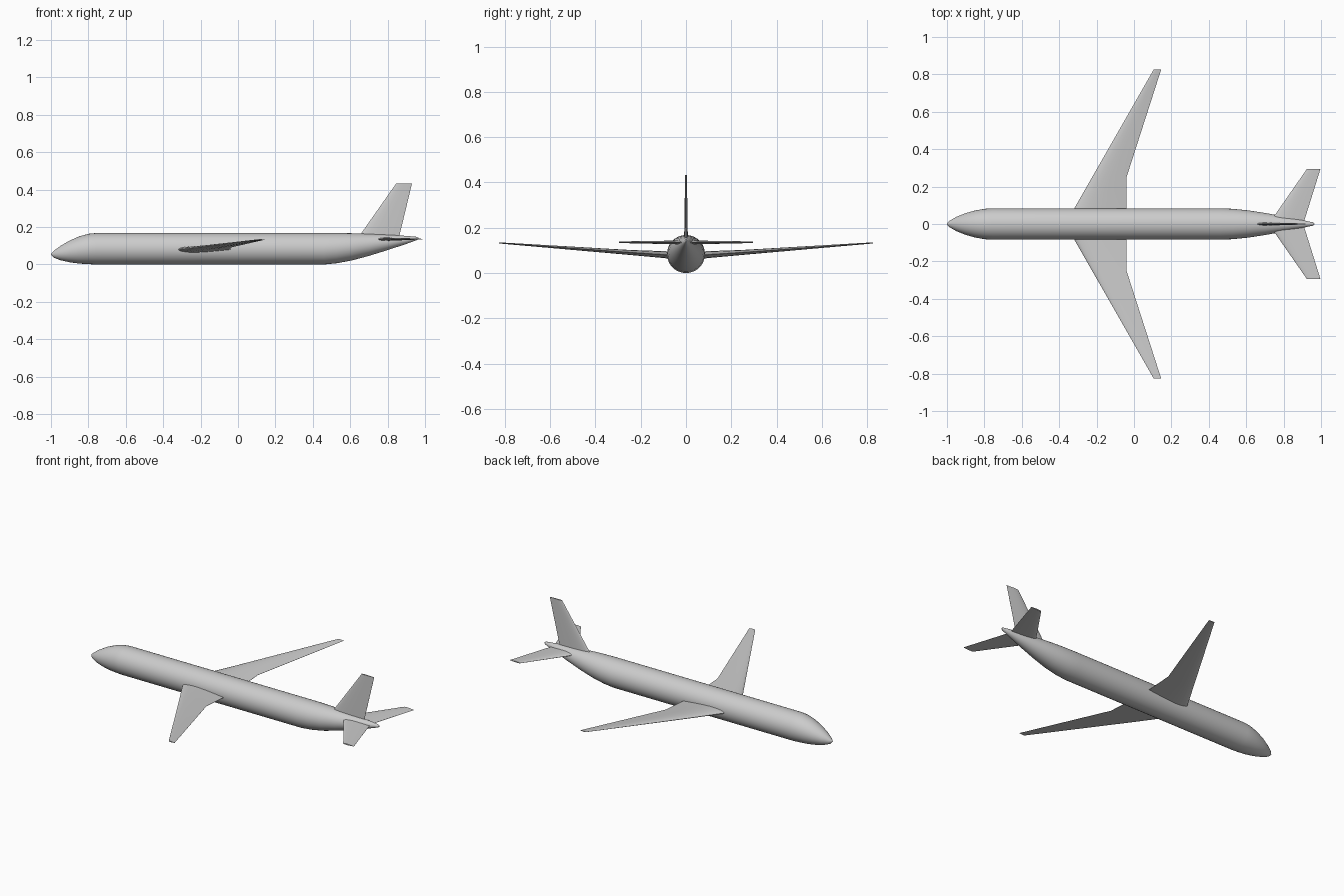
import bpy
import bmesh
import math
from mathutils import Vector

cube = bpy.data.objects.get("Cube")
if cube:
    bpy.data.objects.remove(cube, do_unlink=True)

grey = bpy.data.materials.new("light_grey")
grey.use_nodes = True
colour = (0.6, 0.6, 0.6, 1)
grey.diffuse_color = colour
grey.node_tree.nodes["Principled BSDF"].inputs["Base Color"].default_value = colour


def loft(name, rings):
    """Skin a series of equal closed rings and cap both ends."""
    bm = bmesh.new()
    loops = [[bm.verts.new(p) for p in ring] for ring in rings]
    n = len(loops[0])
    for a, b in zip(loops, loops[1:]):
        for i in range(n):
            j = (i + 1) % n
            bm.faces.new((a[i], a[j], b[j], b[i]))
    bm.faces.new(loops[0])
    bm.faces.new(loops[-1])
    bmesh.ops.recalc_face_normals(bm, faces=bm.faces)
    mesh = bpy.data.meshes.new(name)
    bm.to_mesh(mesh)
    bm.free()
    mesh.materials.append(grey)
    obj = bpy.data.objects.new(name, mesh)
    bpy.context.collection.objects.link(obj)
    bpy.ops.object.select_all(action="DESELECT")
    obj.select_set(True)
    bpy.context.view_layer.objects.active = obj
    bpy.ops.object.shade_smooth_by_angle(angle=math.radians(40))
    return obj


# Aerofoil as chord fraction and half thickness fraction
HALF = [(0, 0), (0.02, 0.35), (0.08, 0.7), (0.2, 0.95), (0.35, 1),
        (0.55, 0.8), (0.8, 0.4), (1, 0.04)]
FOIL = HALF + [(c, -t) for c, t in reversed(HALF[1:])]


def surface(name, sections, span_axis, thick_axis):
    """Sections hold root point, chord and thickness; chord runs along x."""
    span_axis, thick_axis = Vector(span_axis), Vector(thick_axis)
    rings = []
    for x, span, lift, chord, thick in sections:
        base = Vector((x, 0, 0)) + span_axis * span + thick_axis * lift
        rings.append([base + Vector((c * chord, 0, 0)) + thick_axis * (t * thick / 2)
                      for c, t in FOIL])
    return loft(name, rings)


# Fuselage stations: x, bottom, top, half width
STATIONS = [
    (-1, 0.052, 0.058, 0.003), (-0.985, 0.037, 0.073, 0.018),
    (-0.95, 0.023, 0.099, 0.038), (-0.9, 0.012, 0.128, 0.058),
    (-0.85, 0.005, 0.150, 0.072), (-0.8, 0.002, 0.164, 0.081),
    (-0.76, 0, 0.168, 0.084), (0.46, 0, 0.168, 0.084),
    (0.53, 0.007, 0.168, 0.081), (0.61, 0.022, 0.167, 0.073),
    (0.7, 0.046, 0.164, 0.059), (0.8, 0.077, 0.159, 0.041),
    (0.9, 0.110, 0.153, 0.021), (0.955, 0.130, 0.148, 0.009),
    (0.965, 0.136, 0.144, 0.003)]
SIDES = 32
loft("fuselage", [
    [(x, w * math.cos(a), (lo + hi) / 2 + (hi - lo) / 2 * math.sin(a))
     for a in (2 * math.pi * i / SIDES for i in range(SIDES))]
    for x, lo, hi, w in STATIONS])

# Paired wings and tailplanes
for side, s in (("left", 1), ("right", -1)):
    surface(side + "_wing",
            [(-0.367, 0, 0.075, 0.327, 0.036), (-0.224, 0.25, 0.091, 0.184, 0.022),
             (0.105, 0.825, 0.133, 0.04, 0.005)], (0, s, 0), (0, 0, 1))
    surface(side + "_tailplane",
            [(0.72, 0, 0.135, 0.185, 0.018), (0.925, 0.295, 0.136, 0.072, 0.007)],
            (0, s, 0), (0, 0, 1))

# Upright tail fin
surface("tail_fin", [(0.612, 0.1, 0, 0.238, 0.018), (0.845, 0.432, 0, 0.085, 0.008)],
        (0, 0, 1), (0, 1, 0))
